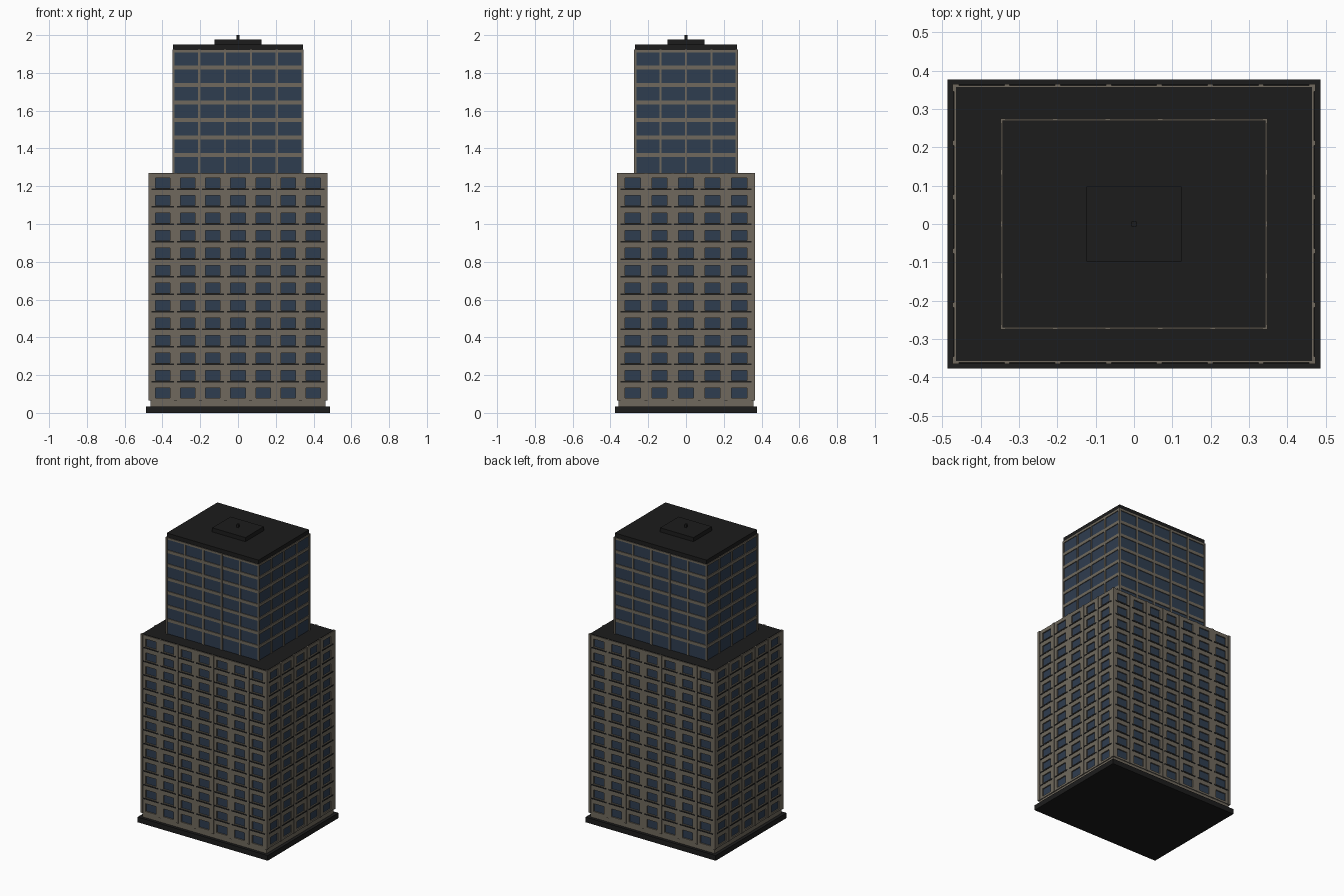
import bpy, bmesh

if "Cube" in bpy.data.objects:
    bpy.data.objects.remove(bpy.data.objects["Cube"])

# Colours
def mat(name, c):
    m = bpy.data.materials.new(name)
    m.diffuse_color = (*c, 1)
    m.use_nodes = True
    m.node_tree.nodes["Principled BSDF"].inputs["Base Color"].default_value = m.diffuse_color
    return m

STONE = mat("stone", (0.160, 0.141, 0.110))
DARK = mat("dark_roof", (0.0115, 0.0115, 0.0115))
GLASS = mat("blue_glass", (0.028, 0.047, 0.080))


def boxes(name, material, items):
    """One object from boxes given as (x0, x1, y0, y1, z0, z1)."""
    bm = bmesh.new()
    for x0, x1, y0, y1, z0, z1 in items:
        vs = bmesh.ops.create_cube(bm, size=1)["verts"]
        for v in vs:
            v.co.x = x1 if v.co.x > 0 else x0
            v.co.y = y1 if v.co.y > 0 else y0
            v.co.z = z1 if v.co.z > 0 else z0
    me = bpy.data.meshes.new(name)
    bm.to_mesh(me)
    bm.free()
    me.materials.append(material)
    ob = bpy.data.objects.new(name, me)
    bpy.context.collection.objects.link(ob)
    return ob


def slab(hx, hy, z0, z1):
    return (-hx, hx, -hy, hy, z0, z1)


def uprights(n, pitch, width, half, depth, z0, z1, along_x, thick=0.014):
    """Shallow bars on the bay boundaries of two opposite facades."""
    out = []
    for i in range(n + 1):
        c = (i - n / 2) * pitch
        a = -half if i == 0 else c - width / 2
        b = half if i == n else c + width / 2
        for d0, d1 in ((-depth, thick - depth), (depth - thick, depth)):
            out.append((a, b, d0, d1, z0, z1) if along_x
                       else (d0, d1, a, b, z0, z1))
    return out


# Base plinth and recessed foot
boxes("base_plinth", DARK, [slab(0.486, 0.377, 0, 0.035)])
boxes("foot_wall", STONE, [slab(0.464, 0.357, 0.035, 0.066)])

# Lower block
FLOOR, ROWS, SILL, WIN = 0.0926, 13, 0.080, 0.053
HX, HY, TOP = 0.470, 0.362, 1.268
PX, PY = 0.1325, 0.141
boxes("lower_glass", GLASS, [slab(HX - 0.008, HY - 0.008, 0.067, 1.26)])

bands, ledges = [], []
z = 0.066
for r in range(ROWS):
    zb = SILL + r * FLOOR
    bands.append(slab(HX, HY, z, zb))
    if r:
        ledges.append(slab(HX + 0.002, HY + 0.002, zb - 0.012, zb - 0.004))
    z = zb + WIN
bands.append(slab(HX, HY, z, TOP))
boxes("lower_wall_bands", STONE, bands)
boxes("floor_ledges", DARK, ledges)
boxes("lower_wall_piers", STONE,
      uprights(7, PX, PX - 0.077, HX, HY, 0.0662, TOP - 0.001, True)
      + uprights(5, PY, PY - 0.080, HY, HX, 0.0662, TOP - 0.001, False))
boxes("lower_pilasters", STONE,
      uprights(7, PX, 0.014, HX + 0.003, HY + 0.003, 0.065, 1.270, True)
      + uprights(5, PY, 0.014, HY + 0.003, HX + 0.003, 0.0652, 1.2698, False))
boxes("lower_roof", DARK, [slab(HX - 0.005, HY - 0.005, 1.25, 1.271)])

# Upper tower
TX, TY = 0.347, 0.274
boxes("tower_glass", GLASS, [slab(TX - 0.005, TY - 0.005, 1.26, 1.918)])
boxes("tower_bands", STONE,
      [slab(TX, TY, 1.365 + k * FLOOR - 0.010, 1.365 + k * FLOOR + 0.010)
       for k in range(6)] + [slab(TX, TY, 1.909, 1.922)])
boxes("tower_mullions", STONE,
      uprights(5, 0.137, 0.012, TX + 0.001, TY + 0.001, 1.262, 1.923, True, 0.008)
      + uprights(4, 0.1345, 0.012, TY + 0.001, TX + 0.001, 1.262, 1.9228, False, 0.008))

# Roof cap, penthouse and mast
boxes("tower_roof_cap", DARK, [slab(0.343, 0.270, 1.921, 1.950)])
boxes("roof_penthouse", DARK, [slab(0.124, 0.098, 1.949, 1.978)])
boxes("roof_mast", DARK, [slab(0.007, 0.007, 1.977, 2.0)])
